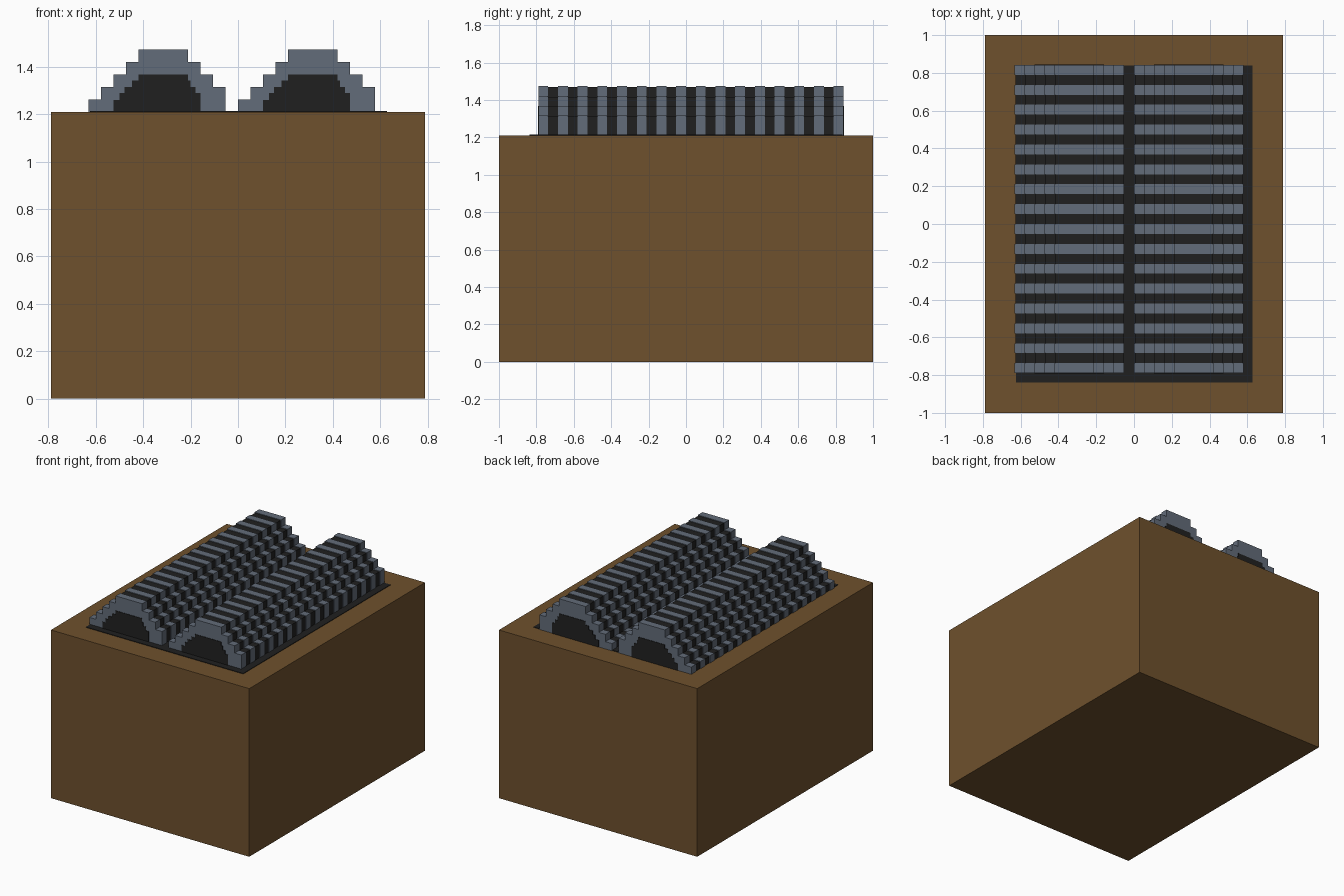
import bpy, bmesh

cube = bpy.data.objects.get("Cube")
if cube:
    bpy.data.objects.remove(cube, do_unlink=True)

U = 2 / 38            # grid unit
TOP = 23 * U          # top of the base block


def material(name, rgb):
    m = bpy.data.materials.new(name)
    m.use_nodes = True
    col = (*rgb, 1)
    m.diffuse_color = col
    m.node_tree.nodes["Principled BSDF"].inputs["Base Color"].default_value = col
    return m


brown = material("brown", (0.158, 0.082, 0.026))
slate = material("slate", (0.124, 0.150, 0.192))
black = material("black", (0.0144, 0.0144, 0.0144))


def finish(name, bm, mat):
    bmesh.ops.recalc_face_normals(bm, faces=bm.faces)
    mesh = bpy.data.meshes.new(name)
    bm.to_mesh(mesh)
    bm.free()
    mesh.materials.append(mat)
    obj = bpy.data.objects.new(name, mesh)
    bpy.context.collection.objects.link(obj)
    return obj


def box(name, lo, hi, mat):
    bm = bmesh.new()
    bmesh.ops.create_cube(bm, size=1)
    for v in bm.verts:
        v.co = [lo[i] if v.co[i] < 0 else hi[i] for i in range(3)]
    return finish(name, bm, mat)


def outline(levels, inset=0):
    """Stepped outline from (left, right, top) levels, all in grid units."""
    left, right, z = [], [], 0
    for a, b, t in levels:
        a, b, t = a + inset, b - inset, t - inset
        left += [(a, z), (a, t)]
        right += [(b, z), (b, t)]
        z = t
    return right + left[::-1]


def extrude(name, points, x0, slices, mat):
    """Extrude the outline along y for every (start, end) slice."""
    bm = bmesh.new()
    for y0, y1 in slices:
        face = bm.faces.new([bm.verts.new((x0 + x * U, y0, TOP + z * U))
                             for x, z in points])
        ext = bmesh.ops.extrude_face_region(bm, geom=[face])
        verts = [g for g in ext["geom"] if isinstance(g, bmesh.types.BMVert)]
        bmesh.ops.translate(bm, verts=verts, vec=(0, y1 - y0, 0))
    return finish(name, bm, mat)


# Base block and the dark bed lying on it
box("base_block", (-15 * U, -1, 0), (15 * U, 1, TOP), brown)
box("dark_bed", (-0.625, -0.838, TOP - 0.01), (0.628, 0.838, TOP + 0.004), black)

# Stepped arch, and the smaller dark opening shown at both ends
arch = [(0, 11, 1), (1, 11, 2), (2, 10, 3), (3, 9, 4), (4, 8, 5)]
opening = [(2, 9, 0.95), (2.5, 9, 1.5), (2.9, 8.6, 2), (3.5, 8.2, 2.5), (4, 8, 3)]
front, back = -15 * U, 16 * U
ribs = [((-15 + 2 * i) * U, (-14 + 2 * i) * U) for i in range(16)]

# Two rows of arches side by side
for side, x0 in (("right", -12 * U), ("left", 0)):
    extrude(side + "_ribs", outline(arch), x0, ribs, slate)
    extrude(side + "_dark_body", outline(arch, 0.08), x0,
            [(front + 0.01, back - 0.01)], black)
    extrude(side + "_end_openings", outline(opening), x0,
            [(front - 0.003, front + 0.003), (back - 0.003, back + 0.003)], black)
